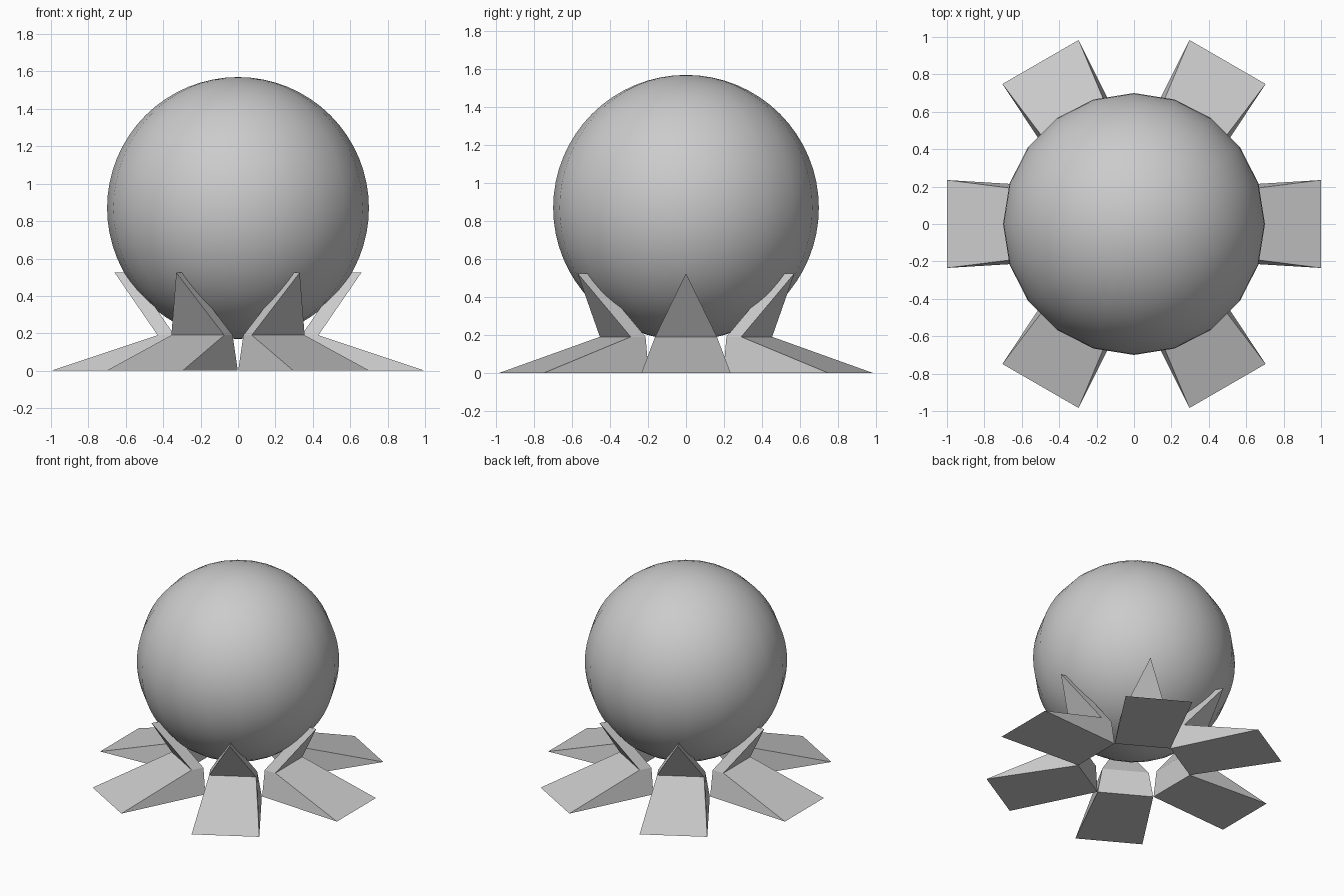
import bpy, bmesh, math
from mathutils import Matrix

if "Cube" in bpy.data.objects:
    bpy.data.objects.remove(bpy.data.objects["Cube"])

# Ball resting in the claws
bpy.ops.mesh.primitive_uv_sphere_add(segments=20, ring_count=32, radius=0.70,
                                     location=(0, 0, 0.87))
ball = bpy.context.object
ball.name = "ball"
bpy.ops.object.shade_smooth()


def make_claw(index):
    """Claw foot: wide toe on the ground, bent at the knee, rising to a ridge."""
    bm = bmesh.new()
    sections = [  # outer radius, inner radius, outer and inner half width, height
        (1.00, 0.34, 0.235, 0.195, 0.0),
        (0.43, 0.34, 0.163, 0.163, 0.19),
    ]
    loops = []
    for ro, ri, wo, wi, z in sections:
        pts = [(ro, -wo, z), (ro, wo, z), (ri, wi, z), (ri, -wi, z)]
        loops.append([bm.verts.new(p) for p in pts])
    low, knee = loops
    tip_out = bm.verts.new((0.66, 0, 0.525))
    tip_in = bm.verts.new((0.57, 0, 0.525))

    # toe block
    bm.faces.new(low[::-1])
    for i in range(4):
        j = (i + 1) % 4
        bm.faces.new((low[i], low[j], knee[j], knee[i]))
    # pointed prong
    bm.faces.new((knee[0], knee[1], tip_out))
    bm.faces.new((knee[1], knee[2], tip_in, tip_out))
    bm.faces.new((knee[2], knee[3], tip_in))
    bm.faces.new((knee[3], knee[0], tip_out, tip_in))
    bmesh.ops.recalc_face_normals(bm, faces=bm.faces)
    bm.transform(Matrix.Rotation(math.radians(60 * index), 4, 'Z'))

    name = f"claw_foot_{index + 1}"
    mesh = bpy.data.meshes.new(name)
    bm.to_mesh(mesh)
    bm.free()
    bpy.context.collection.objects.link(bpy.data.objects.new(name, mesh))


# Six claws around the ball
for k in range(6):
    make_claw(k)
